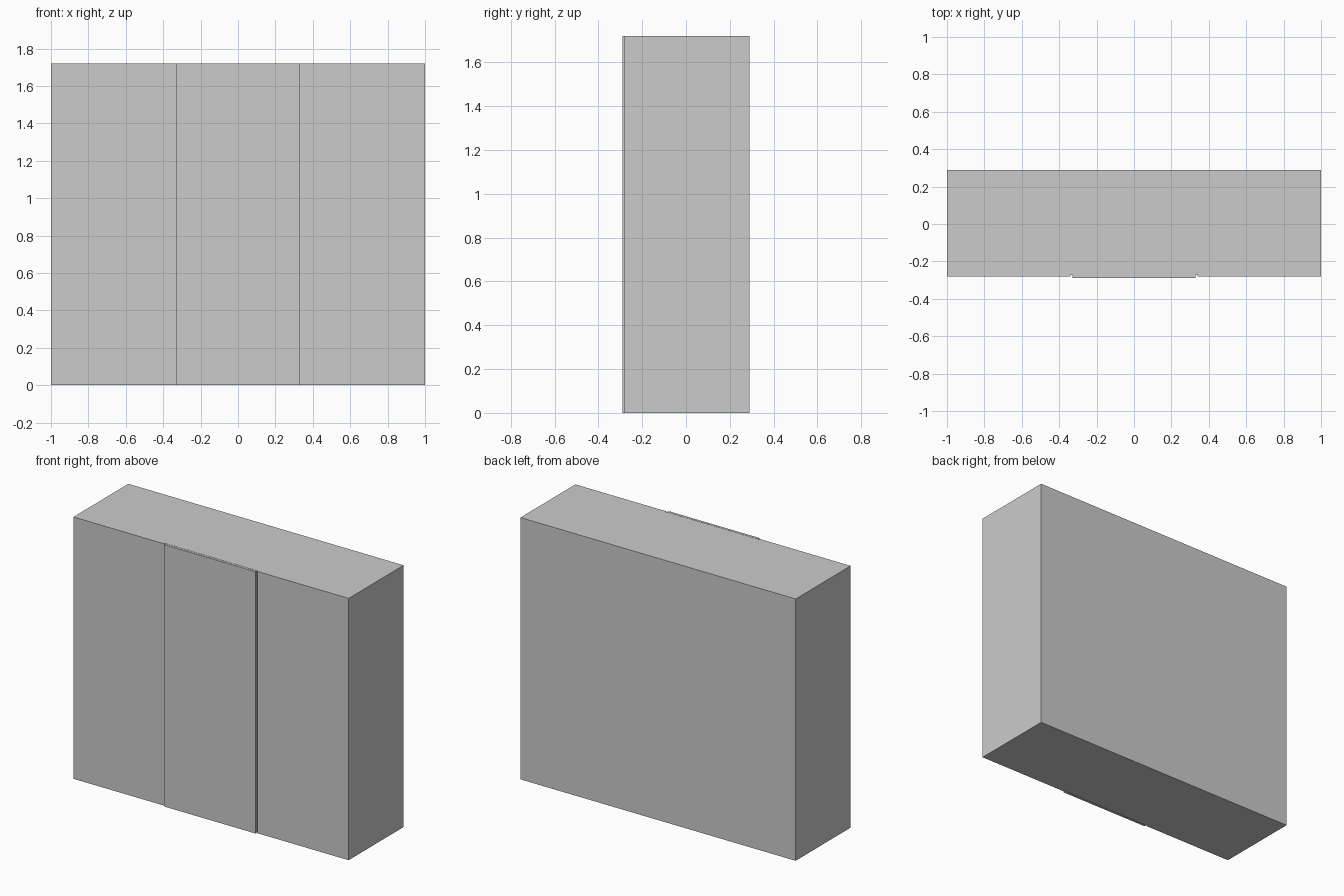
import bpy, bmesh

if "Cube" in bpy.data.objects:
    bpy.data.objects.remove(bpy.data.objects["Cube"])

H = 1.72

def extrude(name, pts, height):
    bm = bmesh.new()
    face = bm.faces.new([bm.verts.new((x, y, 0)) for x, y in pts])
    r = bmesh.ops.extrude_face_region(bm, geom=[face])
    verts = [v for v in r["geom"] if isinstance(v, bmesh.types.BMVert)]
    bmesh.ops.translate(bm, vec=(0, 0, height), verts=verts)
    bmesh.ops.recalc_face_normals(bm, faces=bm.faces)
    me = bpy.data.meshes.new(name)
    bm.to_mesh(me)
    bm.free()
    ob = bpy.data.objects.new(name, me)
    bpy.context.collection.objects.link(ob)
    return ob

# wardrobe body with shallow recess across the front for the middle door
BACK, FRONT, RECESS, R = 0.29, -0.28, -0.272, 0.339
half = [(R, RECESS), (R, FRONT), (1.0, FRONT), (1.0, BACK)]
extrude("wardrobe_body", half + [(-x, y) for x, y in reversed(half)], H)

# middle door, standing slightly proud with a narrow gap on each side
D = 0.33
extrude("middle_door", [(-D, -0.29), (D, -0.29), (D, -0.274), (-D, -0.274)], H)
